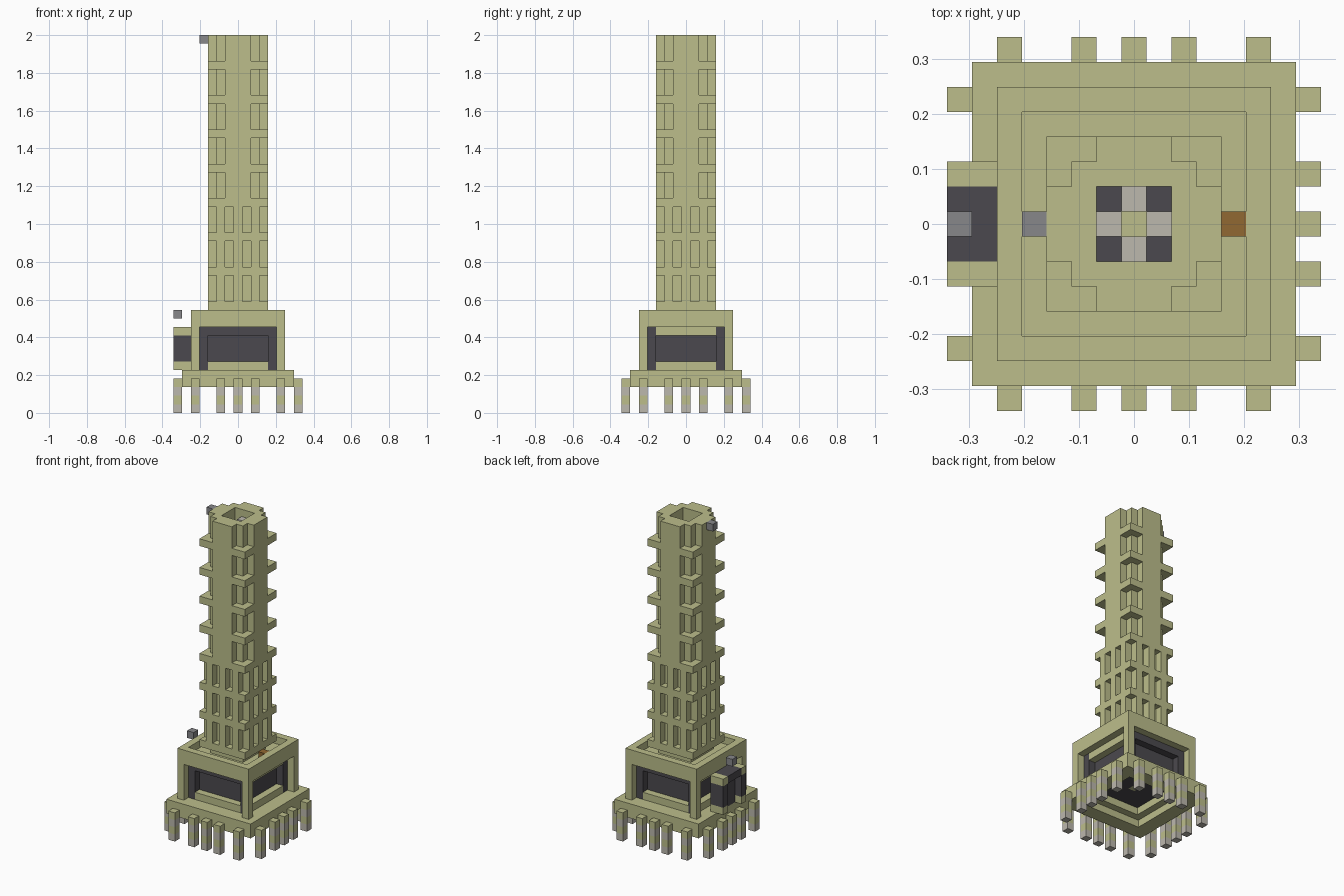
import bpy
import bmesh
from mathutils import Matrix, Vector

if "Cube" in bpy.data.objects:
    bpy.data.objects.remove(bpy.data.objects["Cube"], do_unlink=True)

U = 1 / 22  # side of one block


def material(name, rgb):
    m = bpy.data.materials.new(name)
    m.use_nodes = True
    lin = [((c / 255 + 0.055) / 1.055) ** 2.4 for c in rgb]
    m.diffuse_color = (*lin, 1)
    m.node_tree.nodes["Principled BSDF"].inputs["Base Color"].default_value = (*lin, 1)
    return m


SAND = material("sandstone_green", (188, 190, 139))
DARK = material("dark_charcoal", (75, 73, 78))
PALE = material("pale_grey", (188, 184, 174))
GREY = material("mid_grey", (135, 135, 138))
BROWN = material("brown", (145, 104, 50))


def part(name, mat, boxes):
    """One object from boxes given as inclusive block ranges x0,x1,y0,y1,z0,z1."""
    bm = bmesh.new()
    for x0, x1, y0, y1, z0, z1 in boxes:
        size = Vector((x1 - x0 + 1, y1 - y0 + 1, z1 - z0 + 1)) * U
        mid = Vector(((x0 + x1) / 2, (y0 + y1) / 2, (z0 + z1 + 1) / 2)) * U
        bmesh.ops.create_cube(bm, size=1, matrix=Matrix.Translation(mid) @ Matrix.Diagonal((*size, 1)))
    me = bpy.data.meshes.new(name)
    bm.to_mesh(me)
    bm.free()
    me.materials.append(mat)
    ob = bpy.data.objects.new(name, me)
    bpy.context.collection.objects.link(ob)
    return ob


def sides(d0, d1, t0, t1, z0, z1, which="FBLR"):
    """Box at distance d0..d1 from the axis, span t0..t1, on the chosen sides."""
    table = {"F": (t0, t1, -d1, -d0, z0, z1), "B": (t0, t1, d0, d1, z0, z1),
             "L": (d0, d1, t0, t1, z0, z1), "R": (-d1, -d0, t0, t1, z0, z1)}
    return [table[s] for s in which]


def ring(outer, inner, z0, z1):
    """Square ring of blocks from distance inner to outer."""
    return (sides(inner, outer, -outer, outer, z0, z1, "FB")
            + sides(inner, outer, 1 - inner, inner - 1, z0, z1, "LR"))


# Pegs under the base, banded in two colours
def pegs(level):
    return [b for t in (-5, -2, 0, 2, 5) for b in sides(7, 7, t, t, level, level)]


part("peg_grey_bands", PALE, pegs(0) + pegs(2))
part("peg_green_bands", SAND, pegs(1) + pegs(3))

# Stepped base slab and floor
part("base_slab", SAND, ring(6, 5, 3, 3) + ring(6, 4, 4, 4))
part("floor", DARK, ring(3, 1, 5, 5))
part("floor_centre", SAND, [(0, 0, 0, 0, 5, 5)])

# Square lower block: corner posts, top band and sunken roof
posts = [(x, x, y, y, 5, 9) for x in (-5, 5) for y in (-5, 5)]
part("block_walls", SAND, posts + ring(5, 5, 10, 11))
part("block_roof", SAND, ring(4, 3, 10, 10))
part("roof_hatch", BROWN, [(4, 4, 0, 0, 11, 11)])

# Recessed windows
legs = [(x, x, y, y, 5, 9) for x in (-4, 4) for y in (-4, 4)]
part("window_frames", DARK, legs + sides(4, 4, -3, 3, 9, 9, "FB"))
part("window_lintels", SAND, sides(4, 4, -3, 3, 9, 9, "LR"))
part("window_sills", SAND, sides(4, 4, -3, 3, 5, 5))
part("window_panels", DARK, ring(3, 3, 6, 9))

# Porch on the right side
part("porch_trim", SAND, [(-7, -6, y, y, z, z) for y in (-2, 2) for z in (5, 9)])
part("porch_walls", DARK, [(-7, -6, y, y, 6, 8) for y in (-2, 2)])
part("porch_roof", DARK, [(-7, -6, -1, 1, 9, 9)])
part("porch_door", DARK, [(-6, -6, -1, 1, 5, 8)])
part("porch_lamp", GREY, [(-7, -7, 0, 0, 11, 11)])

# Tower: hollow shaft, ledges, lower pillars and upper faces
part("tower_shaft", SAND, ring(2, 2, 6, 43))
part("tower_ledges", SAND, [b for z in range(12, 41, 4) for b in ring(3, 3, z, z)])
part("lower_pillars", SAND, [b for z in (13, 17, 21) for t in (-2, 0, 2)
                             for b in sides(3, 3, t, t, z, z + 2)])
part("upper_faces", SAND, [b for z in (25, 29, 33, 37, 41)
                           for b in sides(3, 3, -1, 1, z, z + 2)])

# Steps inside the shaft and lamp at the top
part("shaft_steps", PALE, [b for i, s in enumerate("BLFR")
                           for b in sides(1, 1, 0, 0, 42 - 3 * i, 42 - 3 * i, s)])
part("top_lamp", GREY, [(-4, -4, 0, 0, 43, 43)])
